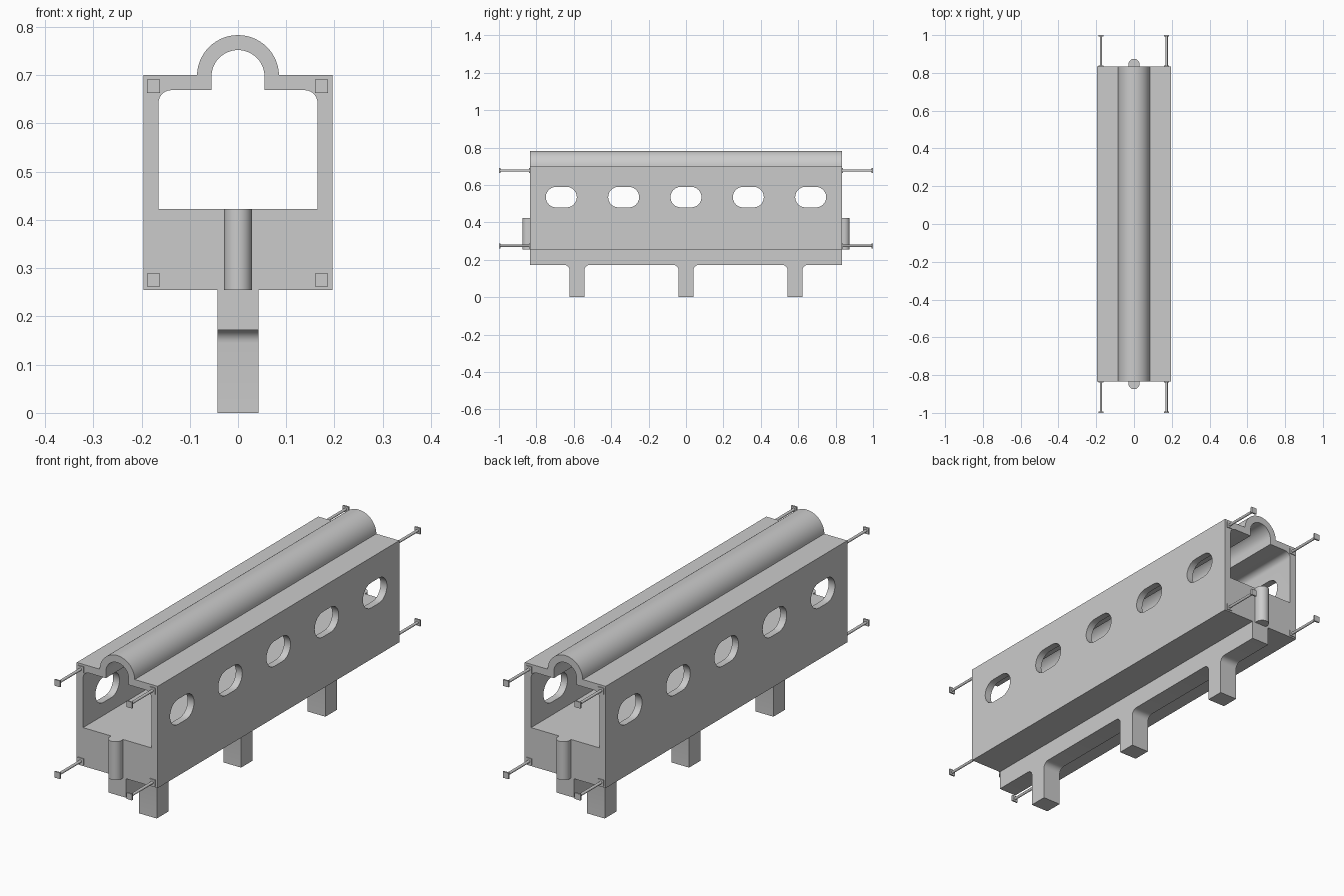
import bpy, bmesh
from math import pi, cos, sin, radians
from mathutils import Vector

if "Cube" in bpy.data.objects:
    bpy.data.objects.remove(bpy.data.objects["Cube"])

HALF = 0.835          # half length of the housing
FLOOR, BASE, TOP = 0.423, 0.255, 0.70


def arc(cx, cz, r, a0, a1, n):
    """Points on an arc, angles in degrees."""
    return [(cx + r * cos(radians(a0 + (a1 - a0) * i / n)),
             cz + r * sin(radians(a0 + (a1 - a0) * i / n))) for i in range(n + 1)]


def prism(name, pts, axis, lo, hi):
    """Extrude a closed profile along x (points are y,z), y (x,z) or z (x,y)."""
    place = {'x': lambda p, d: (d, p[0], p[1]),
             'y': lambda p, d: (p[0], d, p[1]),
             'z': lambda p, d: (p[0], p[1], d)}[axis]
    bm = bmesh.new()
    face = bm.faces.new([bm.verts.new(place(p, lo)) for p in pts])
    ext = bmesh.ops.extrude_face_region(bm, geom=[face])
    move = Vector(place((0, 0), hi - lo))
    bmesh.ops.translate(bm, vec=move,
                        verts=[v for v in ext['geom'] if isinstance(v, bmesh.types.BMVert)])
    bmesh.ops.recalc_face_normals(bm, faces=bm.faces)
    mesh = bpy.data.meshes.new(name)
    bm.to_mesh(mesh)
    bm.free()
    ob = bpy.data.objects.new(name, mesh)
    bpy.context.collection.objects.link(ob)
    return ob


def activate(ob):
    bpy.ops.object.select_all(action='DESELECT')
    ob.select_set(True)
    bpy.context.view_layer.objects.active = ob


def smooth(ob):
    activate(ob)
    bpy.ops.object.shade_smooth_by_angle(angle=radians(35))


def cut(ob, cutter):
    activate(ob)
    mod = ob.modifiers.new("cut", 'BOOLEAN')
    mod.operation, mod.solver, mod.object = 'DIFFERENCE', 'EXACT', cutter
    bpy.ops.object.modifier_apply(modifier=mod.name)
    bpy.data.objects.remove(cutter)


def square(cx, cz, h):
    return [(cx - h, cz - h), (cx + h, cz - h), (cx + h, cz + h), (cx - h, cz + h)]


# Housing: box with a half-round ridge along the top
outer = [(-0.196, BASE), (0.196, BASE), (0.196, TOP)]
outer += arc(0, TOP - 0.002, 0.085, 1.5, 178.5, 28) + [(-0.196, TOP)]
housing = prism("housing", outer, 'y', -HALF, HALF)

# Open channel through the housing, rounded upper corners, hollow ridge
channel = [(-0.165, FLOOR), (0.165, FLOOR)] + arc(0.138, 0.642, 0.027, 0, 90, 6)
channel += [(0.055, 0.669)] + arc(0, 0.697, 0.055, 0, 180, 24) + [(-0.055, 0.669)]
channel += arc(-0.138, 0.642, 0.027, 90, 180, 6)
cut(housing, prism("channel_cutter", channel, 'y', -1.1, 1.1))

# Five rounded slots through both side walls
for i in range(-2, 3):
    y = i / 3
    slot = arc(y + 0.028, 0.535, 0.055, -90, 90, 12) + arc(y - 0.028, 0.535, 0.055, 90, 270, 12)
    cut(housing, prism("slot_cutter", slot, 'x', -0.3, 0.3))
smooth(housing)

# Bottom rail with three legs, filleted where they meet
R, W, RAIL = 0.027, 0.04, 0.172
rail = [(-HALF, BASE), (-HALF, RAIL)]
for y in (-0.583, 0, 0.583):
    rail += arc(y - W - R, RAIL - R, R, 90, 0, 6)
    rail += [(y - W, 0), (y + W, 0)]
    rail += arc(y + W + R, RAIL - R, R, 180, 90, 6)
rail += [(HALF, RAIL), (HALF, BASE)]
smooth(prism("rail_and_legs", rail, 'x', -0.043, 0.043))

for end, s in (("front", -1), ("back", 1)):
    # Upright half-round bead on each end face
    bead = [(0.029, s * 0.83)] + [(x, s * y) for x, y in arc(0, 0.846, 0.029, 0, 180, 14)]
    bead += [(-0.029, s * 0.83)]
    smooth(prism(end + "_bead", bead, 'z', BASE, FLOOR))

    # Corner rods with square plates at the tip and at the wall
    for side, x in (("left", -0.175), ("right", 0.173)):
        for level, z in (("lower", 0.275), ("upper", 0.677)):
            tag = f"{end}_{level}_{side}"
            rod = arc(x, z, 0.006, 0, 330, 11)
            smooth(prism(tag + "_rod", rod, 'y', s * 0.83, s * 0.997))
            prism(tag + "_tip_plate", square(x, z, 0.0135), 'y', s * 0.993, s * 1.0)
            prism(tag + "_wall_plate", square(x, z, 0.0135), 'y', s * 0.832, s * 0.839)
